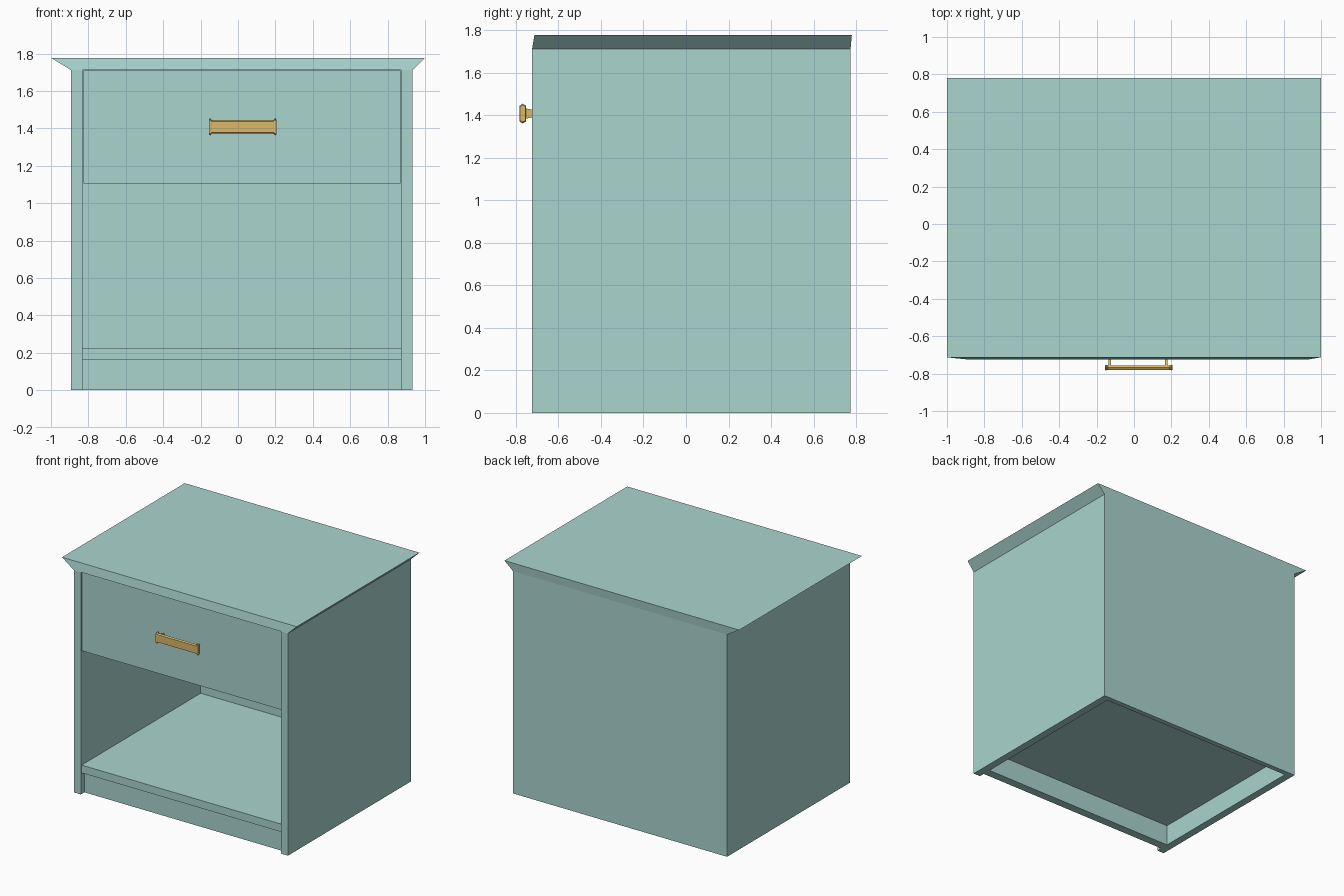
import bpy

if "Cube" in bpy.data.objects:
    bpy.data.objects.remove(bpy.data.objects["Cube"])


def material(name, color):
    m = bpy.data.materials.new(name)
    m.diffuse_color = color
    m.use_nodes = True
    m.node_tree.nodes["Principled BSDF"].inputs["Base Color"].default_value = m.diffuse_color
    return m


teal = material("teal_paint", (0.40, 0.66, 0.62, 1))
brass = material("brass", (0.70, 0.48, 0.14, 1))


def loft(name, rings, mat):
    """Solid through matching rings of points, capped at both ends."""
    n = len(rings[0])
    verts = [p for r in rings for p in r]
    faces = [tuple(range(n))[::-1], tuple(range(len(verts) - n, len(verts)))]
    for k in range(len(rings) - 1):
        for i in range(n):
            a, b = k * n + i, k * n + (i + 1) % n
            faces.append((a, b, b + n, a + n))
    me = bpy.data.meshes.new(name)
    me.from_pydata(verts, [], faces)
    me.materials.append(mat)
    ob = bpy.data.objects.new(name, me)
    bpy.context.collection.objects.link(ob)
    return ob


def rect(x0, x1, y0, y1, z):
    return [(x0, y0, z), (x1, y0, z), (x1, y1, z), (x0, y1, z)]


def box(name, x0, x1, y0, y1, z0, z1, mat=teal):
    return loft(name, [rect(x0, x1, y0, y1, z0), rect(x0, x1, y0, y1, z1)], mat)


# Carcass extents
XL, XR, YF, YB, ZT = -0.892, 0.932, -0.724, 0.774, 1.711
T = 0.06
IL, IR, IB = XL + T, XR - T, YB - 0.04

# Side and back panels
box("left_side", XL, IL, YF, YB, 0, ZT)
box("right_side", IR, XR, YF, YB, 0, ZT)
box("back_panel", IL, IR, IB, YB, 0, ZT)

# Flared top
loft("top", [rect(XL, XR, YF, YB, ZT), rect(-1, 1, -0.713, 0.78, 1.777)], teal)

# Shelf and recessed kickboard
box("shelf", IL, IR, YF + 0.01, IB, 0.162, 0.222)
box("kickboard", IL, IR, YF + 0.043, YF + 0.11, 0, 0.162)

# Drawer
box("drawer", IL + 0.005, IR - 0.003, YF + 0.008, IB, 1.104, ZT - 0.003)

# Handle bar: six-sided section, flared at both ends
HX, HY, HZ = 0.025, -0.768, 1.408


def bar_ring(x, s):
    hexagon = [(-0.011, -0.028), (0.011, -0.028), (0.013, 0),
               (0.011, 0.028), (-0.011, 0.028), (-0.013, 0)]
    hexagon = [(-0.012, -0.029), (0, -0.036), (0.012, -0.029),
               (0.012, 0.029), (0, 0.036), (-0.012, 0.029)]
    return [(HX + x, HY + y * min(s, 1.2), HZ + z * s) for y, z in hexagon]


loft("handle_bar", [bar_ring(x, s) for x, s in
                    ((-0.18, 1.1), (-0.174, 1.3), (-0.165, 1.0),
                     (0.165, 1.0), (0.174, 1.3), (0.18, 1.1))], brass)

# Handle posts, tapering toward the drawer
for side, sx in (("left", -0.155), ("right", 0.148)):
    rings = []
    for y, h in ((HY + 0.008, 0.026), (YF + 0.009, 0.016)):
        rings.append([(HX + sx + dx, y, HZ + dz) for dx, dz in
                      ((-0.006, -h), (-0.006, h), (0.006, h), (0.006, -h))])
    loft(side + "_handle_post", rings, brass)

# Consistent outward normals
import bmesh
for ob in bpy.data.objects:
    bm = bmesh.new()
    bm.from_mesh(ob.data)
    bmesh.ops.recalc_face_normals(bm, faces=bm.faces)
    bm.to_mesh(ob.data)
    bm.free()
